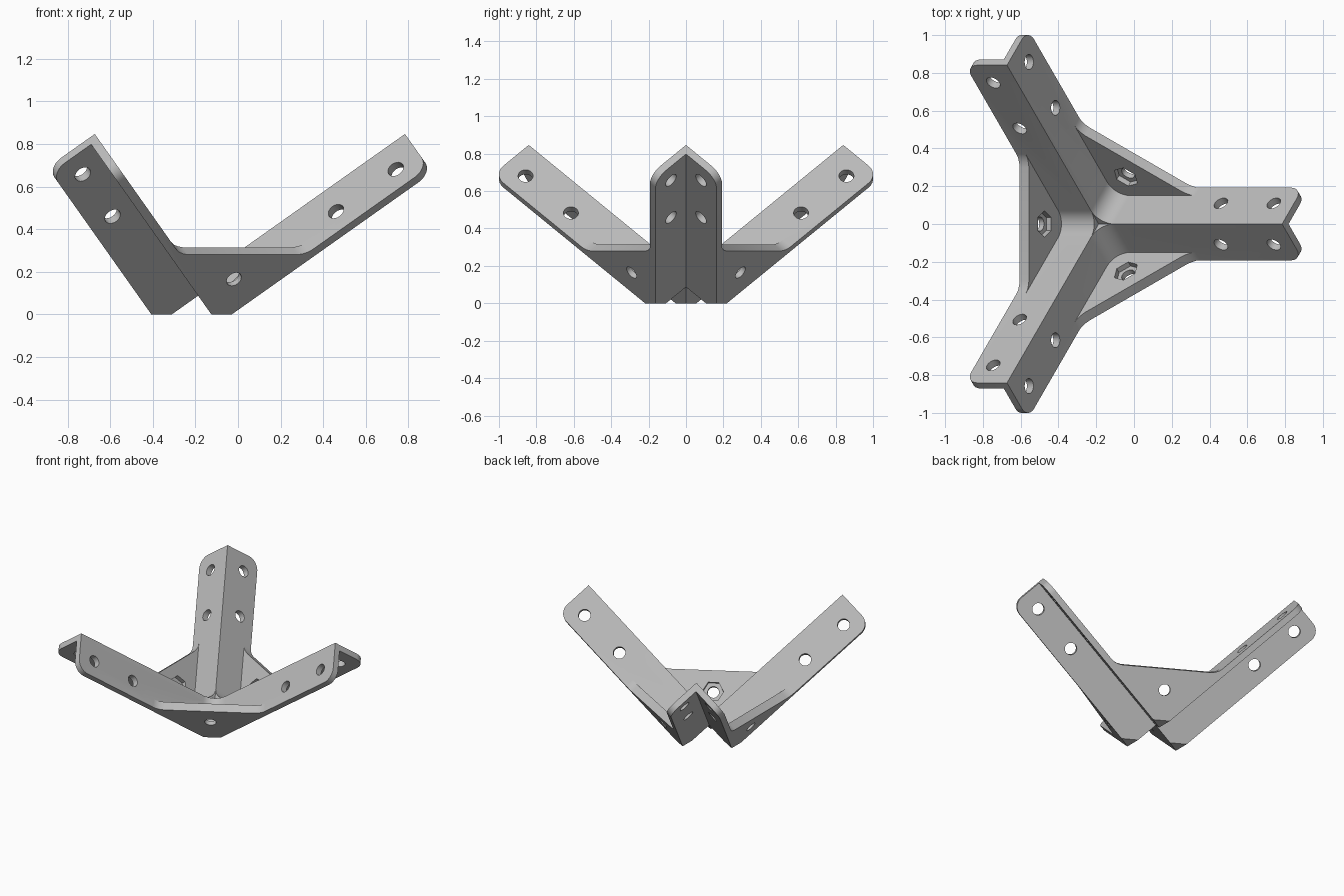
import bpy, bmesh, math
from mathutils import Matrix, Vector

if "Cube" in bpy.data.objects:
    bpy.data.objects.remove(bpy.data.objects["Cube"])

T, W, L = 0.042, 0.272, 1.189      # flange thickness, flange width, arm length
R_TIP, R_IN = 0.08, 0.10           # tip corner radius, inner corner fillet radius
G, GT, F = 0.48, 0.06, 0.03        # gusset leg, gusset thickness, gusset end fillet

steel = bpy.data.materials.new("bracket_grey")
steel.diffuse_color = (0.5, 0.5, 0.5, 1)
steel.use_nodes = True
steel.node_tree.nodes["Principled BSDF"].inputs["Base Color"].default_value = steel.diffuse_color


def prism(name, pts, lo, hi, k):
    """Extrude a (u, v) outline along axis k, where u and v are the next two axes."""
    bm = bmesh.new()

    def vert(u, v, h):
        p = [0, 0, 0]
        p[k], p[(k + 1) % 3], p[(k + 2) % 3] = h, u, v
        return bm.verts.new(p)
    a = [vert(u, v, lo) for u, v in pts]
    b = [vert(u, v, hi) for u, v in pts]
    bm.faces.new(a)
    bm.faces.new(b[::-1])
    n = len(pts)
    for i in range(n):
        bm.faces.new((a[i], b[i], b[(i + 1) % n], a[(i + 1) % n]))
    bmesh.ops.recalc_face_normals(bm, faces=bm.faces)
    me = bpy.data.meshes.new(name)
    bm.to_mesh(me)
    bm.free()
    ob = bpy.data.objects.new(name, me)
    bpy.context.collection.objects.link(ob)
    me.materials.append(steel)
    return ob


def arc(cx, cy, r, a0, a1, n=10):
    return [(cx + r * math.cos(math.radians(a0 + (a1 - a0) * i / n)),
             cy + r * math.sin(math.radians(a0 + (a1 - a0) * i / n))) for i in range(n + 1)]


def combine(base, other, op):
    m = base.modifiers.new("join", 'BOOLEAN')
    m.operation, m.solver, m.object = op, 'EXACT', other
    bpy.context.view_layer.objects.active = base
    bpy.ops.object.modifier_apply(modifier=m.name)
    bpy.data.objects.remove(other)


def mirrored(half):
    return half + [(v, u) for u, v in half[::-1]]


# outlines, each symmetric in u and v
plate = mirrored([(L, 0)] + arc(L - R_TIP, -W + R_TIP, R_TIP, 0, -90) + [(-T, -W)])
plate = plate[:len(plate) // 2] + [(-T, -T)] + plate[len(plate) // 2:] + [(0, 0)]
h = T / 2
column = [(-h, -h), (R_IN, -h)] + arc(R_IN, R_IN, R_IN, 270, 180) + [(-h, R_IN)]
end = [(G + F * 1.4, -h), (G + F * 1.4, 0), (G + F * .6, F * .1),
       (G - F * .2, F * .45), (G - F, F)]
gusset = [(-h, -h)] + mirrored(end)

# flange plates, inner corner fillets and gussets
parts = []
for k in range(3):
    parts += [prism("flange_plate", plate, -T, 0, k),
              prism("corner_fillet", column, -W, 0, k),
              prism("gusset", gusset, -W, -W + GT, k)]
bracket = parts[0]
bracket.name = "corner_bracket"
for p in parts[1:]:
    combine(bracket, p, 'UNION')

# screw holes and hexagonal nut recesses
for k in range(3):
    for s in (0.715, 1.058):
        for c in ((s, -0.155), (-0.155, s)):
            combine(bracket, prism("hole", arc(*c, 0.04, 0, 345, 23), -T - .03, .03, k), 'DIFFERENCE')
    combine(bracket, prism("hole", arc(.14, .14, 0.038, 0, 345, 23), -W - .03, -W + GT + .03, k), 'DIFFERENCE')
    combine(bracket, prism("nut", arc(.14, .14, 0.07, -45, 255, 5), -W + .03, -W + GT + .03, k), 'DIFFERENCE')

# stand the cube-corner shape on its vertex
A, H, Z = math.sqrt(2 / 3), math.sqrt(.5), math.sqrt(1 / 3)
rot = Matrix(((A, -A / 2, -A / 2), (0, H, -H), (Z, Z, Z))).to_4x4()
bracket.data.transform(Matrix.Translation(Vector((-0.187, 0, 0.16))) @ rot)

# flat feet at ground level
combine(bracket, prism("ground_cut", [(-2, -2), (2, -2), (2, 2), (-2, 2)], -1, 0, 2), 'DIFFERENCE')

bpy.ops.object.select_all(action='DESELECT')
bracket.select_set(True)
bpy.context.view_layer.objects.active = bracket
bpy.ops.object.shade_smooth_by_angle(angle=math.radians(30))
